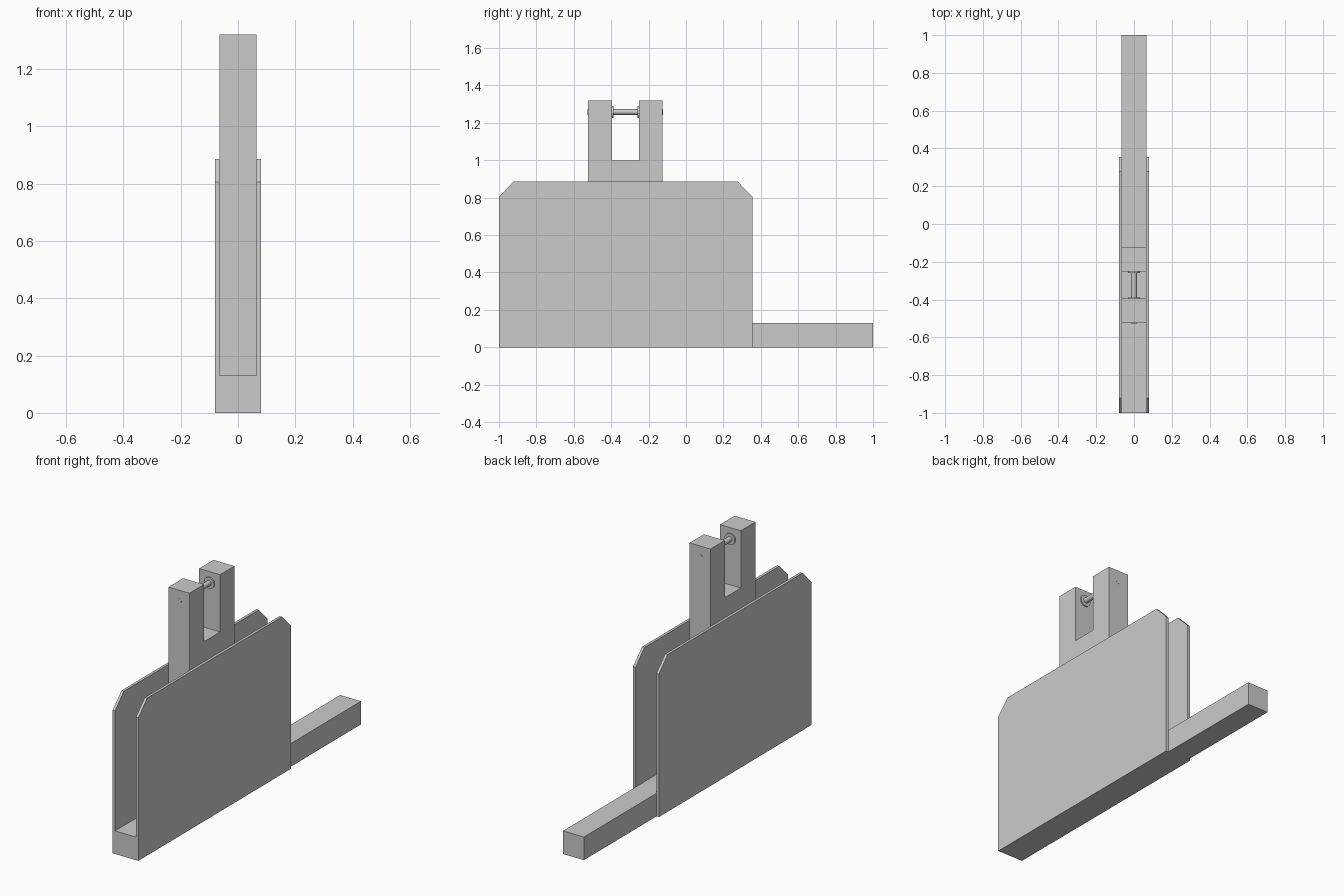
import bpy, bmesh
from math import pi

if "Cube" in bpy.data.objects:
    bpy.data.objects.remove(bpy.data.objects["Cube"])

HALF = 0.065    # half width of the bar and post
PLATE = 0.015   # side plate thickness


def prism(name, profile, x0, x1):
    """Extrude a (y, z) outline along x from x0 to x1."""
    bm = bmesh.new()
    face = bm.faces.new([bm.verts.new((x0, y, z)) for y, z in profile])
    ext = bmesh.ops.extrude_face_region(bm, geom=[face])
    verts = [v for v in ext["geom"] if isinstance(v, bmesh.types.BMVert)]
    bmesh.ops.translate(bm, verts=verts, vec=(x1 - x0, 0, 0))
    bmesh.ops.recalc_face_normals(bm, faces=bm.faces[:])
    mesh = bpy.data.meshes.new(name)
    bm.to_mesh(mesh)
    bm.free()
    obj = bpy.data.objects.new(name, mesh)
    bpy.context.collection.objects.link(obj)
    return obj


def rod(name, radius, y0, y1, z):
    """Cylinder along y."""
    bpy.ops.mesh.primitive_cylinder_add(
        vertices=24, radius=radius, depth=y1 - y0,
        location=(0, (y0 + y1) / 2, z), rotation=(pi / 2, 0, 0))
    obj = bpy.context.object
    obj.name = name
    bpy.ops.object.shade_smooth_by_angle()
    return obj


# Long base bar
prism("base_bar", [(-1, 0), (1, 0), (1, 0.13), (-1, 0.13)], -HALF, HALF)

# Two side plates with clipped top corners
plate = [(-1, 0), (0.355, 0), (0.355, 0.805), (0.277, 0.885),
         (-0.922, 0.885), (-1, 0.805)]
for side, s in (("left", -1), ("right", 1)):
    prism(side + "_side_plate", plate, s * HALF, s * (HALF + PLATE))

# Forked post rising from the bar between the plates
prism("forked_post", [(-0.525, 0.13), (-0.125, 0.13), (-0.125, 1.32),
                      (-0.252, 1.32), (-0.252, 0.998), (-0.395, 0.998),
                      (-0.395, 1.32), (-0.525, 1.32)], -HALF, HALF)

# Cross pin with a washer against each inner face of the fork
rod("cross_pin", 0.015, -0.526, -0.124, 1.258)
rod("front_washer", 0.032, -0.395, -0.388, 1.258)
rod("back_washer", 0.032, -0.259, -0.252, 1.258)
